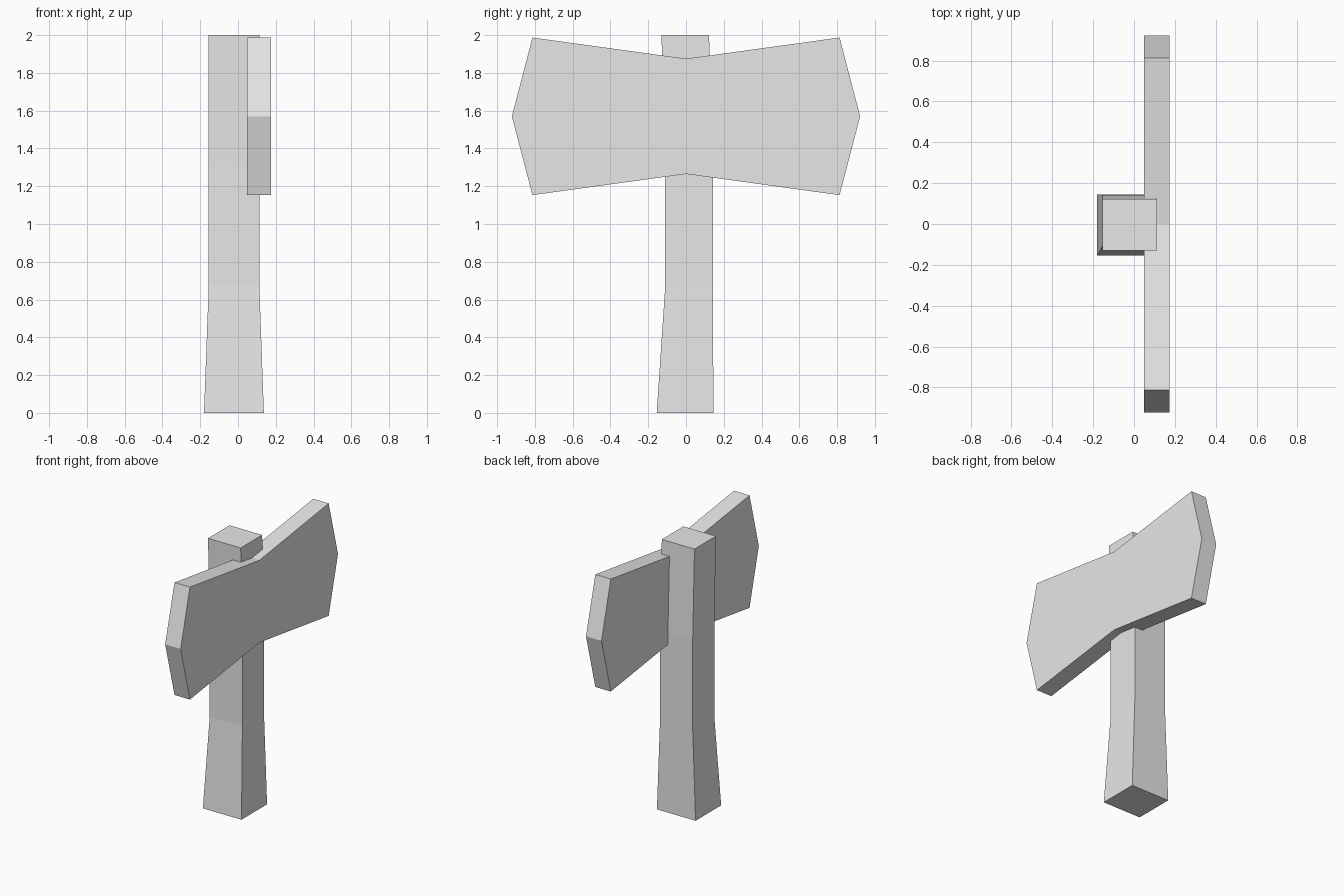
import bpy
import bmesh

if "Cube" in bpy.data.objects:
    bpy.data.objects.remove(bpy.data.objects["Cube"], do_unlink=True)

# Plain grey shared by both parts
grey = bpy.data.materials.new("light_grey")
grey.use_nodes = True
colour = (0.8, 0.8, 0.8, 1)
grey.diffuse_color = colour
grey.node_tree.nodes["Principled BSDF"].inputs["Base Color"].default_value = colour


def loft(name, rings):
    """Skin a closed solid through matching rings of points."""
    bm = bmesh.new()
    loops = [[bm.verts.new(p) for p in ring] for ring in rings]
    bm.faces.new(loops[0])
    bm.faces.new(loops[-1])
    for low, high in zip(loops, loops[1:]):
        for i in range(len(low)):
            j = (i + 1) % len(low)
            bm.faces.new((low[i], low[j], high[j], high[i]))
    bmesh.ops.recalc_face_normals(bm, faces=bm.faces)
    mesh = bpy.data.meshes.new(name)
    bm.to_mesh(mesh)
    bm.free()
    mesh.materials.append(grey)
    obj = bpy.data.objects.new(name, mesh)
    bpy.context.collection.objects.link(obj)
    return obj


def rectangle(x0, x1, y0, y1, z):
    return [(x0, y0, z), (x1, y0, z), (x1, y1, z), (x0, y1, z)]


# Handle: square shaft, flared at the foot and bent slightly at the top
loft("handle", [
    rectangle(-0.18, 0.137, -0.155, 0.145, 0),
    rectangle(-0.155, 0.113, -0.11, 0.143, 0.67),
    rectangle(-0.155, 0.113, -0.11, 0.143, 1.33),
    rectangle(-0.155, 0.113, -0.13, 0.122, 2),
])

# Double blade: flat symmetric outline, narrow at the middle, pointed edges
half = [(0, 1.875), (0.813, 1.987), (0.922, 1.57), (0.813, 1.153), (0, 1.265)]
outline = half + [(-y, z) for y, z in half[-2:0:-1]]
loft("double_blade", [[(x, y, z) for y, z in outline] for x in (0.048, 0.175)])
